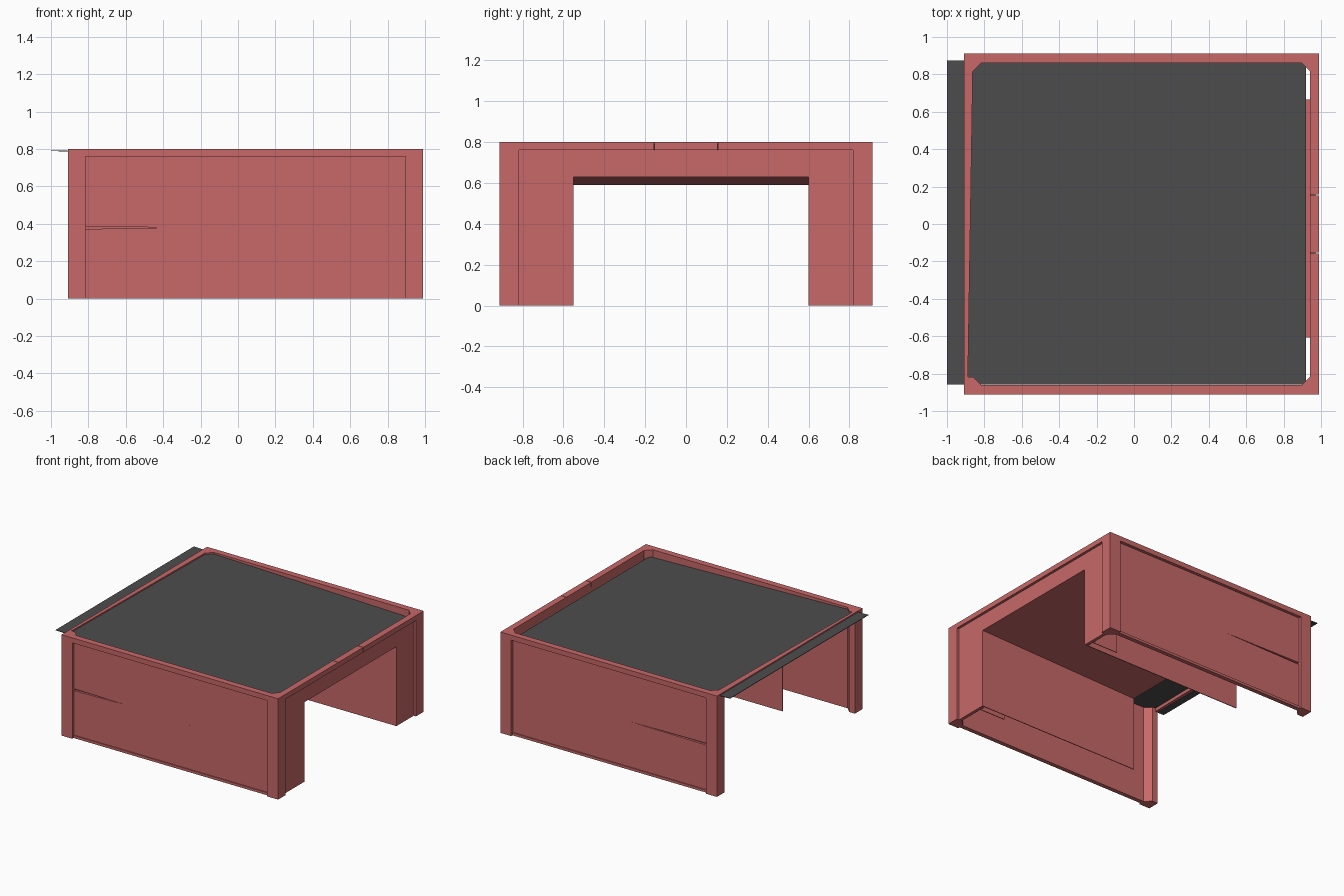
import bpy, bmesh
from mathutils import Vector

if "Cube" in bpy.data.objects:
    bpy.data.objects.remove(bpy.data.objects["Cube"])


def material(name, rgb):
    m = bpy.data.materials.new(name)
    m.diffuse_color = (*rgb, 1)
    m.use_nodes = True
    m.node_tree.nodes["Principled BSDF"].inputs["Base Color"].default_value = m.diffuse_color
    return m


RED = material("faded red", (0.578, 0.138, 0.138))
GREY = material("dark grey", (0.074, 0.074, 0.074))


def prism(name, pts, axis, lo, hi, mat=RED):
    """Extrude a 2D outline along an axis (outline uses the other two axes in order)."""
    def place(p, d):
        c = list(p)
        c.insert("xyz".index(axis), d)
        return Vector(c)
    bm = bmesh.new()
    face = bm.faces.new([bm.verts.new(place(p, lo)) for p in pts])
    res = bmesh.ops.extrude_face_region(bm, geom=[face])
    verts = [g for g in res["geom"] if isinstance(g, bmesh.types.BMVert)]
    bmesh.ops.translate(bm, verts=verts, vec=place((0, 0), hi - lo))
    bmesh.ops.recalc_face_normals(bm, faces=bm.faces)
    me = bpy.data.meshes.new(name)
    bm.to_mesh(me)
    bm.free()
    me.materials.append(mat)
    ob = bpy.data.objects.new(name, me)
    bpy.context.collection.objects.link(ob)
    return ob


def box(name, x, y, z, mat=RED):
    return prism(name, [(x[0], y[0]), (x[1], y[0]), (x[1], y[1]), (x[0], y[1])],
                 "z", z[0], z[1], mat)


L, R, W, H = -0.91, 0.99, 0.912, 0.80      # outer extents
POST, RIM, BAND = 0.095, 0.05, 0.76        # post size, rim width, band underside

# Corner posts with a bevelled inner corner
for xn, x0, sx in (("left", L, 1), ("right", R, -1)):
    for yn, y0, sy in (("front", -W, 1), ("back", W, -1)):
        outline = [(0, 0), (POST, 0), (POST, RIM), (RIM, POST), (0, POST)]
        prism(f"{yn}_{xn}_post", [(x0 + sx * a, y0 + sy * b) for a, b in outline],
              "z", 0, H)

# Long walls: recessed panel with a tapering slot, lining, top band and bottom rail
xa, xb = L + POST, R - POST
for name, s, slot_end in (("front", -1, -0.38), ("back", 1, -0.12)):
    def span(a, b):
        return sorted((s * a, s * b))
    prism(f"{name}_wall_panel",
          [(xa, 0.0), (xb, 0.0), (xb, BAND), (xa, BAND),
           (xa, 0.387), (slot_end, 0.380), (xa, 0.372)],
          "y", *span(0.87, 0.888))
    box(f"{name}_wall_lining", (xa, xb), span(0.862, 0.87), (0, BAND))
    box(f"{name}_top_band", (xa, xb), span(W - RIM, W), (BAND, H))
    box(f"{name}_bottom_rail", (xa, xb), span(0.888, 0.896), (0, 0.02))

# Raised seam on the front wall
box("front_wall_seam", (0.197, 0.202), (-0.891, -0.888), (0.2, 0.37))

# Right wall around the doorway
DA, DB, DT = -0.55, 0.60, 0.63
ya, yb = -W + POST, W - POST
prism("doorway_wall", [(ya, 0), (DA, 0), (DA, DT), (DB, DT), (DB, 0), (yb, 0),
                       (yb, BAND), (ya, BAND)], "x", 0.945, 0.97)

# Right top band in three lengths with narrow seams
for i, (a, b) in enumerate(((ya, -0.157), (-0.153, 0.153), (0.157, yb))):
    box(f"right_top_band_{i + 1}", (R - RIM, R), (a, b), (BAND, H))

# Left top band, slightly tapered in plan
prism("left_top_band", [(L, ya), (-0.888, ya), (-0.862, yb), (L, yb)], "z", BAND, H)

# Inner passage: two side walls and a ceiling falling to the left
T, END, LOW = 0.006, -0.46, 0.59
side = [(END, 0), (0.945, 0), (0.945, DT), (END, LOW)]
prism("passage_front_wall", side, "y", DA - T, DA)
prism("passage_back_wall", side, "y", DB, DB + T)
prism("passage_ceiling", [(END, LOW), (0.945, DT), (0.945, DT + T), (END, LOW + T)],
      "y", DA - T, DB + T)

# Collar around the passage behind the doorway
CX = (0.72, 0.945)
box("collar_front_side", CX, (-0.606, -0.60), (0, 0.68))
box("collar_back_side", CX, (0.66, 0.666), (0, 0.68))
box("collar_top", CX, (-0.606, 0.666), (0.68, 0.686))

# Sloping roof sheet that overhangs the open left side
prism("roof_sheet", [(-1.0, 0.789), (0.92, 0.738), (0.92, 0.742), (-1.0, 0.793)],
      "y", -0.857, 0.875, GREY)
